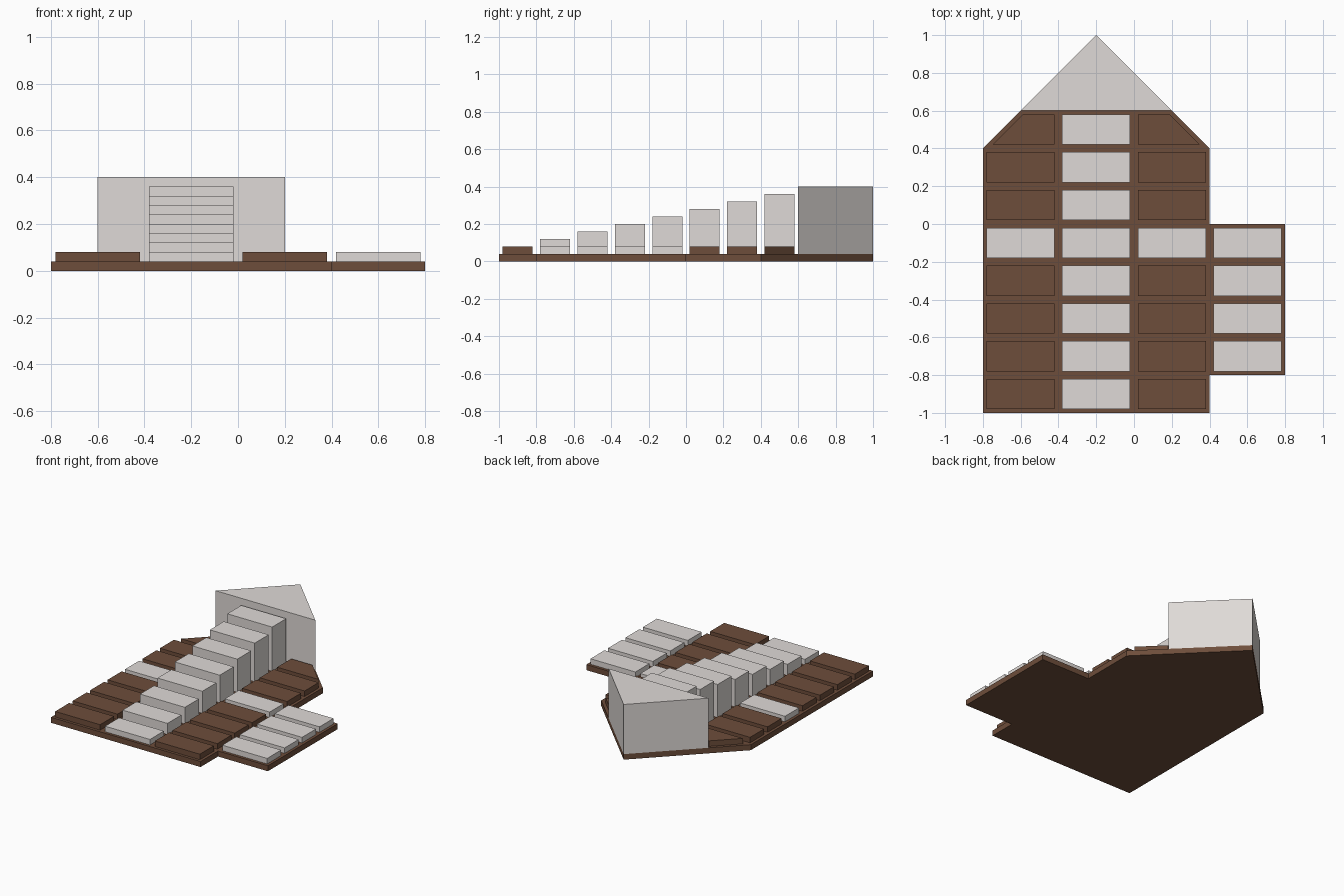
import bpy, bmesh

if "Cube" in bpy.data.objects:
    bpy.data.objects.remove(bpy.data.objects["Cube"])


def material(name, rgb):
    m = bpy.data.materials.new(name)
    m.diffuse_color = (*rgb, 1)
    m.use_nodes = True
    m.node_tree.nodes["Principled BSDF"].inputs["Base Color"].default_value = m.diffuse_color
    return m


brown = material("dark brown", (0.155, 0.075, 0.043))
pale = material("pale grey", (0.74, 0.70, 0.68))


def prism(name, outline, z0, z1, mat):
    """Extrude a flat counter-clockwise outline from z0 to z1."""
    bm = bmesh.new()
    face = bm.faces.new([bm.verts.new((x, y, z0)) for x, y in outline])
    ext = bmesh.ops.extrude_face_region(bm, geom=[face], use_keep_orig=True)
    for v in ext["geom"]:
        if isinstance(v, bmesh.types.BMVert):
            v.co.z = z1
    bmesh.ops.recalc_face_normals(bm, faces=bm.faces)
    mesh = bpy.data.meshes.new(name)
    bm.to_mesh(mesh)
    bm.free()
    mesh.materials.append(mat)
    ob = bpy.data.objects.new(name, mesh)
    bpy.context.collection.objects.link(ob)
    return ob


def rect(x0, x1, y0, y1):
    return [(x0, y0), (x1, y0), (x1, y1), (x0, y1)]


BASE, STEP, GAP = 0.04, 0.04, 0.02

# Base plate with pointed rear and side wing
prism("base_plate", [(-0.8, -1), (0.4, -1), (0.4, -0.8), (0.8, -0.8), (0.8, 0),
                     (0.4, 0), (0.4, 0.4), (-0.2, 1), (-0.8, 0.4)], 0, BASE, brown)

for row in range(8):
    y0 = -1 + 0.2 * row + GAP
    y1 = y0 + 0.2 - 2 * GAP

    # Central staircase of rising blocks
    prism(f"stair_block_{row}", rect(-0.38, -0.02, y0, y1), BASE, BASE + STEP * (row + 1), pale)

    # Low tiles on both sides; the last row is cut along the sloping edge
    for label, s in (("left", -1), ("right", 1)):
        if row < 7:
            pts = rect(0.22, 0.58, y0, y1)
        else:
            pts = [(0.22, y0), (0.55, y0), (0.39, y1), (0.22, y1)]
        pts = [(-0.2 + s * x, y) for x, y in pts]
        prism(f"{label}_tile_{row}", pts, BASE, BASE + STEP, pale if row == 4 else brown)

    # Wing tiles
    if 1 <= row <= 4:
        prism(f"wing_tile_{row}", rect(0.42, 0.78, y0, y1), BASE, BASE + STEP, pale)

# Tall triangular block at the rear point
prism("rear_triangle_block", [(-0.6, 0.6), (0.2, 0.6), (-0.2, 1)], BASE, 0.4, pale)
